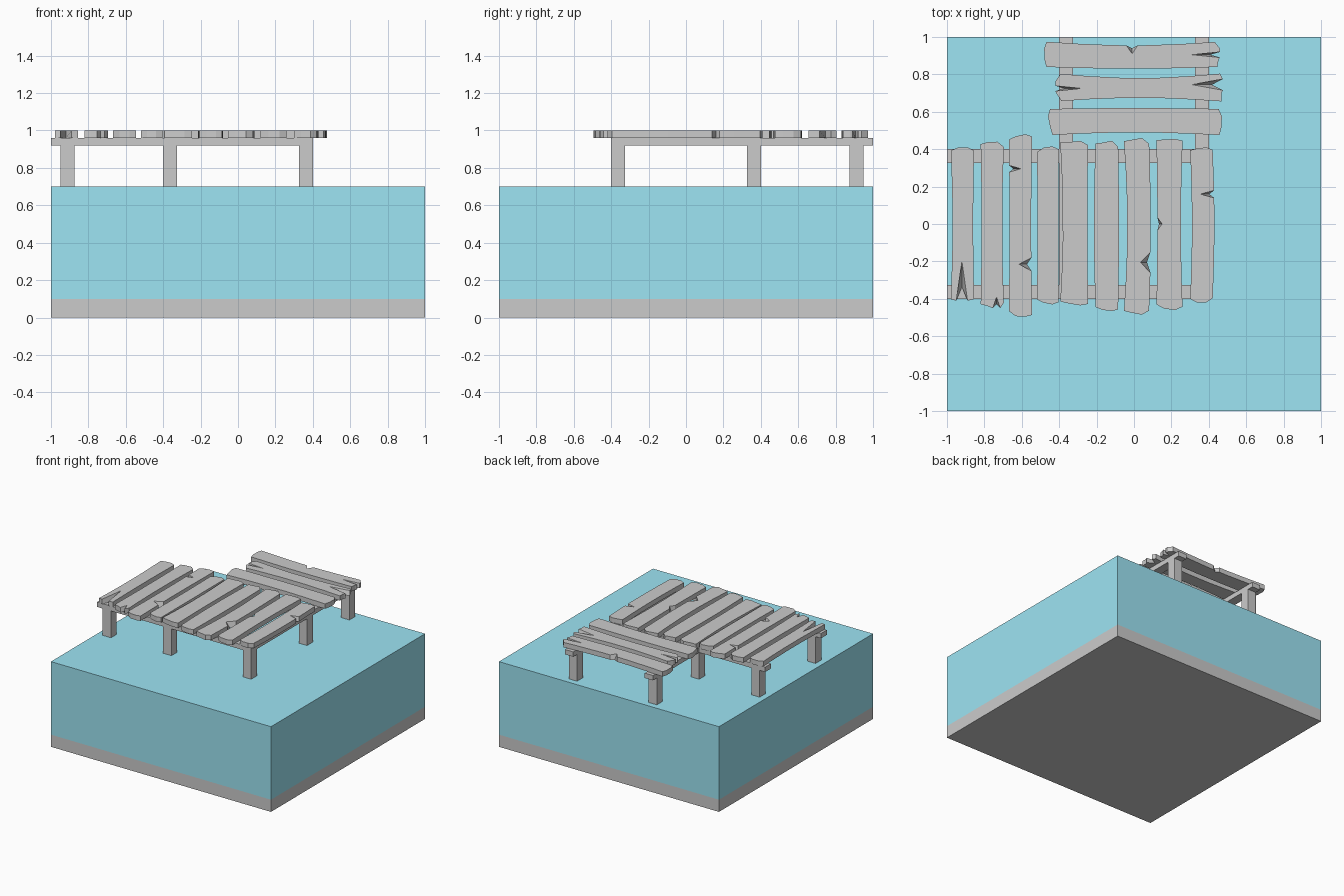
import bpy, bmesh, math, random

if "Cube" in bpy.data.objects:
    bpy.data.objects.remove(bpy.data.objects["Cube"])

random.seed(4)
TOP, BOTTOM = 1.0, 0.96          # plank surface and underside


def box(name, x0, x1, y0, y1, z0, z1, mat=None):
    bm = bmesh.new()
    bmesh.ops.create_cube(bm, size=1)
    for v in bm.verts:
        v.co = ((x0 + x1) / 2 + v.co.x * (x1 - x0),
                (y0 + y1) / 2 + v.co.y * (y1 - y0),
                (z0 + z1) / 2 + v.co.z * (z1 - z0))
    return finish(name, bm, mat)


def finish(name, bm, mat=None):
    bmesh.ops.recalc_face_normals(bm, faces=bm.faces)
    me = bpy.data.meshes.new(name)
    bm.to_mesh(me)
    bm.free()
    if mat:
        me.materials.append(mat)
    ob = bpy.data.objects.new(name, me)
    bpy.context.collection.objects.link(ob)
    return ob


def plank(name, u0, u1, v0, v1, bow_l, bow_r, notches=(), along_x=False):
    """Weathered board: u runs across, v along. A notch is (side, position, tip, half width)."""
    def long_side(side, u, bow):
        a, b = v0 + random.uniform(.005, .035), v1 - random.uniform(.005, .035)
        edge = lambda v: u + bow * math.sin(math.pi * (v - v0) / (v1 - v0))
        pts = [(edge(a + (b - a) * t),) + (a + (b - a) * t,) * 1 for t in (0, .18, .38, .62, .82, 1)]
        pts = [(p[0], p[1], p[0], p[1]) for p in pts]
        for s, pos, tip, h in notches:
            if s == side:
                pts = [p for p in pts if abs(p[1] - pos) > h]
                e = edge(pos)
                pts += [(e, pos - h, e, pos - h), (tip, pos, e + (tip - e) * .35, pos),
                        (e, pos + h, e, pos + h)]
        return sorted(pts, key=lambda p: p[1])

    def end(side, v, inward):
        w = u1 - u0
        pts = [(u0 + w * t, v + inward * k) for t, k in
               ((.3, random.uniform(0, .012)), (.72, 0))]
        pts = [(p[0], p[1], p[0], p[1]) for p in pts]
        for s, pos, tip, h in notches:
            if s == side:
                pts = [p for p in pts if abs(p[0] - pos) > h]
                pts += [(pos - h, v, pos - h, v), (pos, tip, pos, v + (tip - v) * .35),
                        (pos + h, v, pos + h, v)]
        return sorted(pts)

    outline = (end('start', v0, 1) + long_side('right', u1, bow_r)
               + end('end', v1, -1)[::-1] + long_side('left', u0, bow_l)[::-1])
    place = (lambda u, v, z: (v, u, z)) if along_x else (lambda u, v, z: (u, v, z))
    bm = bmesh.new()
    top = [bm.verts.new(place(p[0], p[1], TOP)) for p in outline]
    low = [bm.verts.new(place(p[2], p[3], BOTTOM)) for p in outline]
    bm.faces.new(top)
    bm.faces.new(low[::-1])
    for i in range(len(top)):
        j = (i + 1) % len(top)
        bm.faces.new((top[j], top[i], low[i], low[j]))
    finish(name, bm)


# Seabed and water block
water = bpy.data.materials.new("water_blue")
water.diffuse_color = (0.34, 0.78, 0.90, 1)
water.use_nodes = True
water.node_tree.nodes["Principled BSDF"].inputs["Base Color"].default_value = water.diffuse_color
box("seabed", -1, 1, -1, 1, 0, 0.1)
box("water", -1, 1, -1, 1, 0.1, 0.7, water)

# Posts standing on the seabed
C, H = 0.3625, 0.0375
for i, (x, y) in enumerate([(-.9125, -C), (-.9125, C), (-C, -C), (-C, C),
                            (C, -C), (C, C), (-C, .9125), (C, .9125)]):
    box(f"post_{i + 1}", x - H, x + H, y - H, y + H, 0.1, 0.92)

# Beams under the boards
for s, side in ((-1, "a"), (1, "b")):
    box(f"long_beam_{side}", -1, C + H, s * C - H, s * C + H, 0.92, 0.96)
    box(f"cross_beam_{side}", s * C - H, s * C + H, -C - H, 1, 0.92, 0.96)

# Main deck boards
deck = [
    (-.98, -.855, -.41, .41, .01, -.005, [('start', -.92, -.20, .03)]),
    (-.82, -.695, -.45, .44, .005, -.01, [('start', -.735, -.39, .02)]),
    (-.67, -.545, -.495, .48, .005, -.005, [('left', .295, -.605, .018), ('right', -.215, -.615, .035)]),
    (-.52, -.405, -.43, .415, .005, 0, []),
    (-.395, -.245, -.435, .445, .015, -.005, []),
    (-.205, -.085, -.465, .445, -.01, .005, []),
    (-.055, .08, -.485, .46, .02, .01, [('right', -.205, .035, .055)]),
    (.12, .26, -.46, .455, .005, -.01, [('left', 0, .15, .035)]),
    (.30, .42, -.42, .41, .01, .01, [('right', .16, .355, .02)]),
]
for i, row in enumerate(deck):
    plank(f"deck_board_{i + 1}", *row)

# Walkway boards
walkway = [
    (.475, .615, -.46, .47, .015, .005, []),
    (.655, .805, -.42, .475, .02, -.025, [('start', .725, -.28, .014), ('end', .745, .31, .03)]),
    (.84, .975, -.48, .46, -.01, -.02, [('right', -.01, .91, .03), ('end', .905, .31, .015)]),
]
for i, row in enumerate(walkway):
    plank(f"walkway_board_{i + 1}", *row, along_x=True)
